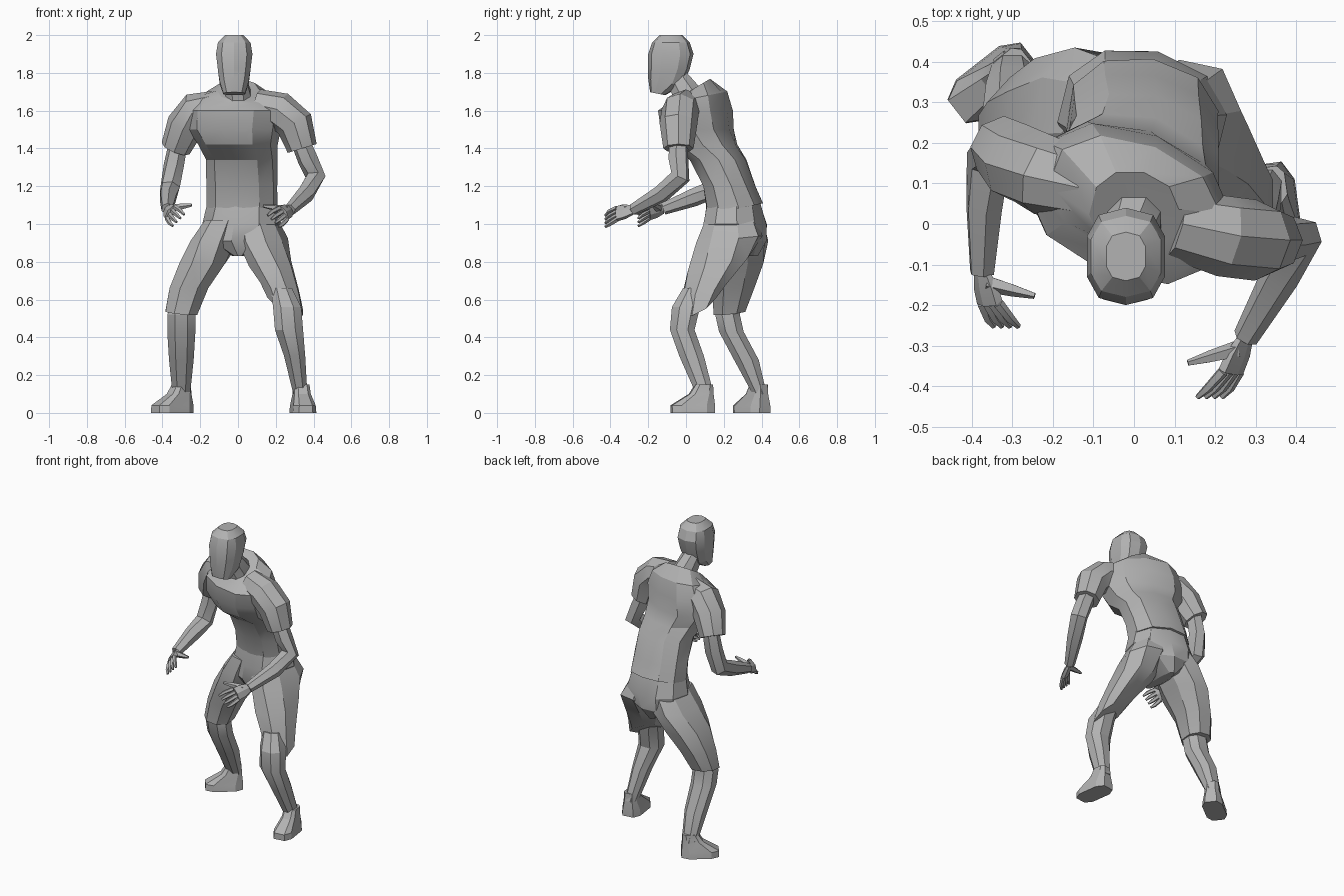
import bpy
import bmesh
from math import sin, cos, pi, radians, copysign
from mathutils import Vector

default_cube = bpy.data.objects.get("Cube")
if default_cube:
    bpy.data.objects.remove(default_cube, do_unlink=True)

grey = bpy.data.materials.new("plain grey")
grey.use_nodes = True
grey.diffuse_color = (.45, .45, .45, 1)
grey.node_tree.nodes["Principled BSDF"].inputs["Base Color"].default_value = grey.diffuse_color


def skin(name, loops, smooth_angle=25):
    """Join matching vertex loops into a closed, capped surface."""
    mesh = bpy.data.meshes.new(name)
    bm = bmesh.new()
    rows = [[bm.verts.new(co) for co in loop] for loop in loops]
    for low, high in zip(rows, rows[1:]):
        for i in range(len(low)):
            j = (i + 1) % len(low)
            bm.faces.new((low[i], low[j], high[j], high[i]))
    bm.faces.new(rows[0])
    bm.faces.new(rows[-1])
    bmesh.ops.recalc_face_normals(bm, faces=bm.faces)
    bm.to_mesh(mesh)
    bm.free()
    mesh.materials.append(grey)
    part = bpy.data.objects.new(name, mesh)
    bpy.context.collection.objects.link(part)
    bpy.ops.object.select_all(action="DESELECT")
    part.select_set(True)
    bpy.context.view_layer.objects.active = part
    bpy.ops.object.shade_smooth_by_angle(angle=radians(smooth_angle))


def boxy(angle, power):
    """Point on a rounded square of unit half width."""
    c, s = cos(angle), sin(angle)
    return copysign(abs(c) ** power, c), copysign(abs(s) ** power, s)


def ring(x, y, z, width, depth, yaw=0, tilt_x=0, tilt_y=0):
    """Cross-section: centre, half sizes, turn in degrees and slopes of its plane."""
    return Vector((x, y, z)), width, depth, radians(yaw), tilt_x, tilt_y


def stack(name, *rings, sides=8, power=.9):
    """Loft through cross-sections."""
    loops = []
    for centre, width, depth, turn, tilt_x, tilt_y in rings:
        loop = []
        for i in range(sides):
            u, v = boxy(2 * pi * (i + .5) / sides, power)
            u, v = u * width, v * depth
            dx = u * cos(turn) - v * sin(turn)
            dy = u * sin(turn) + v * cos(turn)
            loop.append(centre + Vector((dx, dy, dx * tilt_x + dy * tilt_y)))
        loops.append(loop)
    skin(name, loops)


def limb(name, points, radii, sides=6, up=(0, 0, 1), flat=1):
    """Loft with rings square to a path."""
    points = [Vector(p) for p in points]
    last = len(points) - 1
    loops = []
    for i, (p, r) in enumerate(zip(points, radii)):
        along = (points[min(i + 1, last)] - points[max(i - 1, 0)]).normalized()
        side = along.cross(Vector(up)).normalized()
        top = side.cross(along)
        angles = [2 * pi * k / sides for k in range(sides)]
        loops.append([p + side * cos(a) * r * flat + top * sin(a) * r for a in angles])
    skin(name, loops)


# Head and neck
stack("head",
      ring(-.02, -.15, 1.69, .06, .04, tilt_y=-.2),
      ring(-.02, -.11, 1.75, .08, .09, tilt_y=-.2),
      ring(-.02, -.09, 1.82, .09, .11),
      ring(-.02, -.08, 1.9, .1, .12),
      ring(-.02, -.08, 1.96, .09, .1),
      ring(-.02, -.08, 2, .05, .06), sides=10, power=.75)
stack("neck",
      ring(0, .02, 1.6, .08, .09),
      ring(0, 0, 1.7, .07, .07, tilt_y=.5),
      ring(-.02, -.06, 1.8, .06, .07))

# Shirt, leaning forward and twisting towards its right
stack("shirt",
      ring(.02, .26, 1.08, .19, .15, -10, tilt_y=.2),
      ring(.02, .23, 1.2, .19, .14, -12),
      ring(.02, .17, 1.34, .19, .15, -15),
      ring(0, .09, 1.42, .21, .18, -18),
      ring(-.02, .06, 1.5, .25, .18, -20),
      ring(-.01, .05, 1.6, .26, .18, -22),
      ring(0, .06, 1.67, .22, .14, -22, tilt_y=.2),
      ring(0, .03, 1.71, .11, .1, -15, tilt_y=.6), sides=10)

# Shorts seat
stack("shorts_seat",
      ring(0, .25, .83, .03, .13),
      ring(0, .26, .91, .17, .17, -12),
      ring(.02, .26, 1, .21, .17, -14),
      ring(.02, .25, 1.13, .18, .14, -10), sides=10)

# Shorts legs
stack("left_shorts_leg",
      ring(.1, .24, 1.02, .11, .14, -15),
      ring(.13, .23, .92, .13, .18, -12, tilt_y=.1),
      ring(.17, .17, .79, .12, .17, tilt_y=.2),
      ring(.22, .1, .67, .11, .12, 0, -.3, .2),
      ring(.25, .07, .58, .1, .09, 0, -.5, .5))
stack("right_shorts_leg",
      ring(-.06, .26, 1.02, .11, .15, -15),
      ring(-.12, .27, .91, .13, .17, -10),
      ring(-.19, .26, .79, .13, .16),
      ring(-.26, .25, .66, .11, .12),
      ring(-.3, .23, .53, .09, .09, 0, -.1, .1))

# Lower legs
stack("left_lower_leg",
      ring(.23, .04, .66, .06, .06),
      ring(.26, 0, .56, .08, .08),
      ring(.27, -.02, .44, .08, .07),
      ring(.3, .03, .3, .06, .07),
      ring(.33, .1, .1, .04, .05))
stack("right_lower_leg",
      ring(-.29, .23, .6, .06, .06),
      ring(-.3, .22, .52, .08, .07),
      ring(-.3, .24, .43, .08, .07),
      ring(-.3, .32, .28, .07, .07),
      ring(-.3, .39, .1, .05, .04))


def foot(name, x, y, yaw, length=.12):
    """Wedge foot; x, y is the ankle and yaw turns the toes."""
    ahead = Vector((sin(radians(yaw)), -cos(radians(yaw)), 0))
    toe, instep, ankle = (Vector((x, y, 0)) + ahead * reach for reach in (.06, .015, 0))
    stack(name,
          ring(toe.x, toe.y, 0, .066, length, yaw),
          ring(toe.x, toe.y, .04, .062, length, yaw),
          ring(instep.x, instep.y, .1, .046, length * .55, yaw),
          ring(ankle.x, ankle.y, .15, .042, length * .4, yaw), power=.6)


foot("left_foot", .335, .095, 8)
foot("right_foot", -.3, .385, -52)

# Sleeves
sleeve_radii = (.085, .1, .1, .08)
limb("left_sleeve", [(.1, 0, 1.63), (.22, -.03, 1.6), (.3, -.04, 1.53), (.34, -.04, 1.4)],
     sleeve_radii, sides=8, up=(0, 1, 0))
limb("right_sleeve", [(-.12, .09, 1.62), (-.22, .12, 1.6), (-.28, .15, 1.52), (-.33, .19, 1.4)],
     sleeve_radii, sides=8, up=(0, 1, 0))

# Arms, from inside the sleeve to the wrist
arm_radii = (.05, .055, .055, .048, .032)
left_wrist, right_wrist = Vector((.275, -.28, 1.075)), Vector((-.375, -.12, 1.08))
limb("left_arm", [(.32, -.04, 1.46), (.37, -.04, 1.34), (.41, -.03, 1.25), (.36, -.13, 1.16),
                  left_wrist], arm_radii, up=(1, .3, 0))
limb("right_arm", [(-.31, .19, 1.46), (-.34, .19, 1.31), (-.36, .16, 1.19), (-.37, .04, 1.14),
                   right_wrist], arm_radii, up=(1, .3, 0))


def hand(side, wrist, inward, ahead):
    """Flat palm with four curled fingers and a thumb spread inward."""
    def spot(across, reach, rise):
        return wrist + Vector((inward * across, 0, rise)) + Vector(ahead) * reach

    low, high = spot(0, .08, -.05), spot(.04, .08, .01)
    tip_low, tip_high = spot(.03, .14, -.09), spot(.09, .14, -.03)
    thumb_tip = spot(.13, .06, .02)
    middle = (low + high) / 2
    limb(side + "_palm", [wrist, wrist.lerp(middle, .5), middle], (.03, .045, .048),
         up=high - low, flat=.45)
    for i in range(4):
        root, tip = low.lerp(high, i / 3), tip_low.lerp(tip_high, i / 3)
        bend = root.lerp(tip, .5) + (root - wrist) * .12
        limb(f"{side}_finger_{i + 1}", [root, bend, tip], (.014, .012, .007),
             sides=5, up=high - low)
    base = wrist.lerp(high, .35)
    limb(side + "_thumb", [base, base.lerp(thumb_tip, .55), thumb_tip], (.022, .016, .008), sides=5)


hand("left", left_wrist, -1, (-.2, -1.05, 0))
hand("right", right_wrist, 1, (0, -.95, 0))
